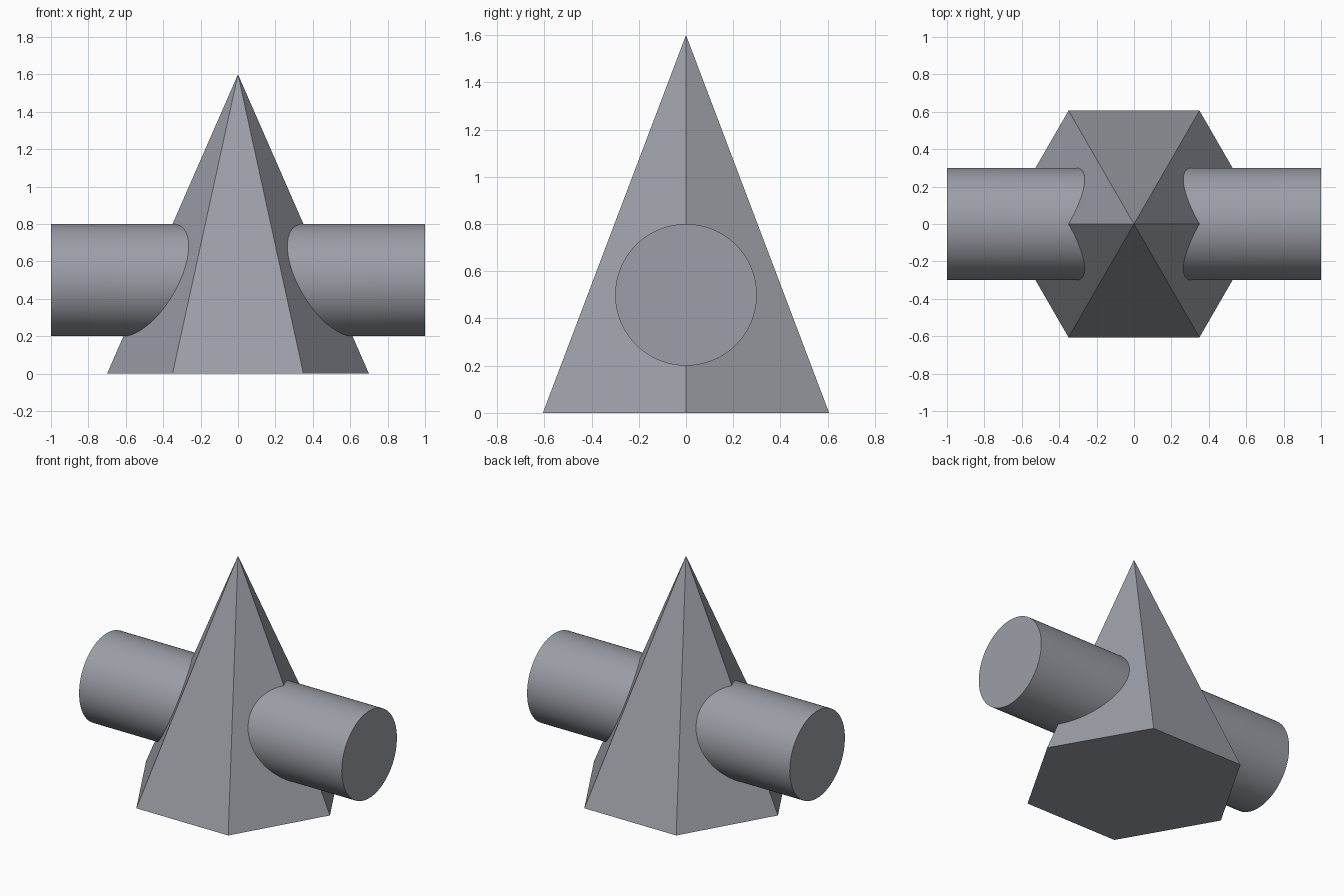
import bpy
from math import pi, radians

if "Cube" in bpy.data.objects:
    bpy.data.objects.remove(bpy.data.objects["Cube"])

# Six-sided pyramid with corners on the x axis
bpy.ops.mesh.primitive_cone_add(vertices=6, radius1=0.7, radius2=0, depth=1.6,
                                location=(0, 0, 0.8), rotation=(0, 0, pi / 2))
pyramid = bpy.context.object
pyramid.name = "pyramid_with_crossbar"

# Round bar running through the pyramid along x
bpy.ops.mesh.primitive_cylinder_add(vertices=96, radius=0.3, depth=2,
                                    location=(0, 0, 0.5), rotation=(0, pi / 2, 0))
bar = bpy.context.object
bar.name = "crossbar"

# Bluish grey for both parts
grey = bpy.data.materials.new("blue_grey")
grey.diffuse_color = (0.33, 0.343, 0.385, 1)
grey.use_nodes = True
grey.node_tree.nodes["Principled BSDF"].inputs["Base Color"].default_value = grey.diffuse_color
for part in (pyramid, bar):
    part.data.materials.append(grey)

# Fuse both into one solid
union = pyramid.modifiers.new("fuse", 'BOOLEAN')
union.operation = 'UNION'
union.solver = 'EXACT'
union.object = bar
bpy.ops.object.select_all(action='DESELECT')
pyramid.select_set(True)
bpy.context.view_layer.objects.active = pyramid
bpy.ops.object.modifier_apply(modifier=union.name)
bpy.data.objects.remove(bar, do_unlink=True)

# Smooth bar, crisp pyramid edges and joints
bpy.ops.object.shade_smooth_by_angle(angle=radians(30))
